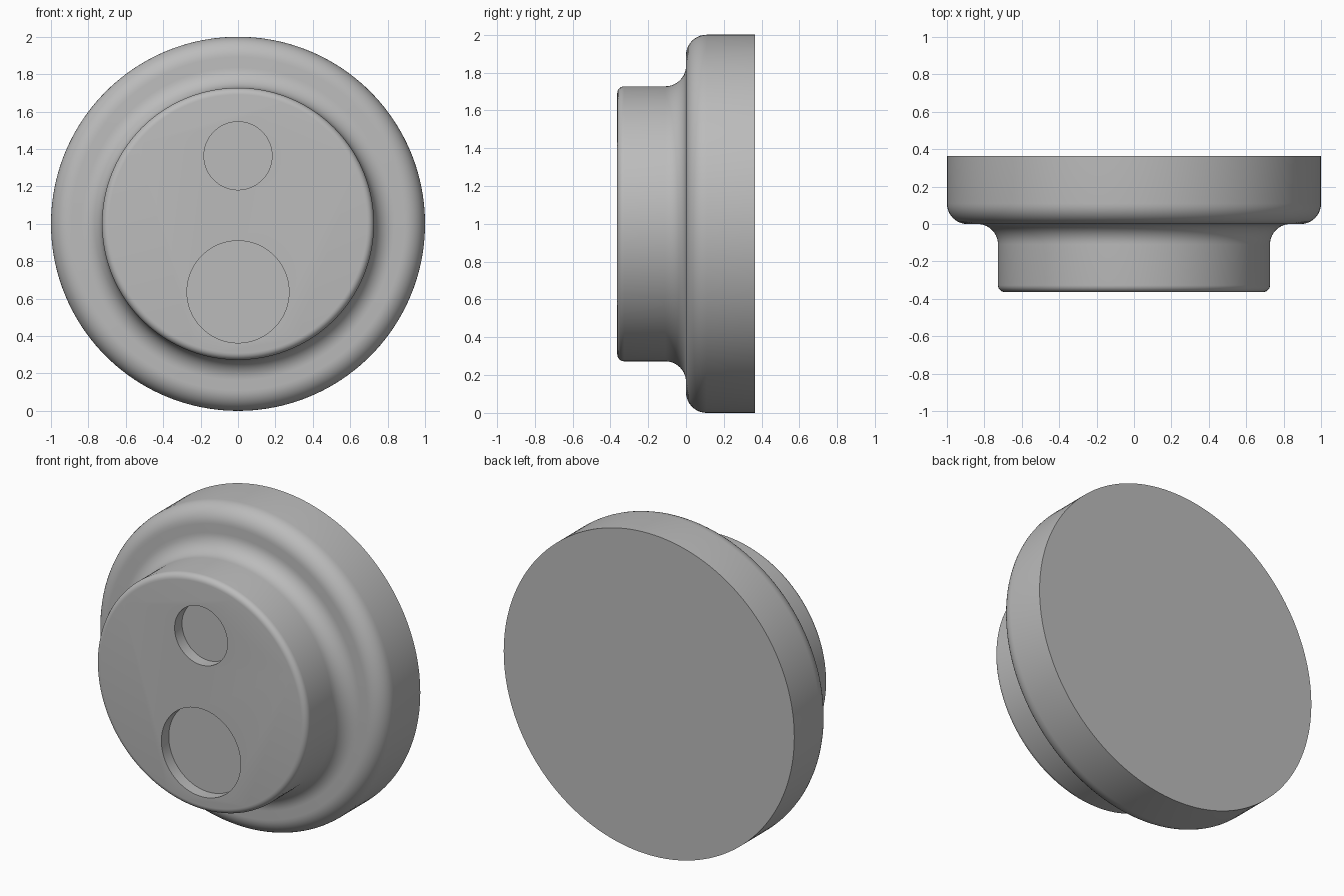
import bpy, bmesh, math
from mathutils import Matrix, Vector

cube = bpy.data.objects.get("Cube")
if cube:
    bpy.data.objects.remove(cube, do_unlink=True)

UNIT = 2 / 110          # the widest radius is 55 units
SEGMENTS = 160

grey = bpy.data.materials.new("plain grey")
grey.use_nodes = True
colour = (0.5, 0.5, 0.5, 1)
grey.diffuse_color = colour
grey.node_tree.nodes["Principled BSDF"].inputs["Base Color"].default_value = colour


def arc(r, y, radius, start, end, steps=10):
    """Points of a rounded corner in the (radius, depth) plane."""
    angles = [math.radians(start + (end - start) * i / steps) for i in range(steps + 1)]
    return [(r + radius * math.cos(a), y + radius * math.sin(a)) for a in angles]


def lathe(name, profile):
    """Turn a profile around the front-to-back axis and cap both ends."""
    bm = bmesh.new()
    rings = []
    for r, y in profile:
        ring = []
        for i in range(SEGMENTS):
            a = math.tau * i / SEGMENTS
            ring.append(bm.verts.new((r * math.cos(a) * UNIT, y * UNIT,
                                      r * math.sin(a) * UNIT + 1)))
        rings.append(ring)
    for low, high in zip(rings, rings[1:]):
        for i in range(SEGMENTS):
            j = (i + 1) % SEGMENTS
            bm.faces.new((low[i], low[j], high[j], high[i]))
    bm.faces.new(rings[0])
    bm.faces.new(rings[-1])
    bmesh.ops.recalc_face_normals(bm, faces=bm.faces)
    mesh = bpy.data.meshes.new(name)
    bm.to_mesh(mesh)
    bm.free()
    mesh.materials.append(grey)
    obj = bpy.data.objects.new(name, mesh)
    bpy.context.collection.objects.link(obj)
    return obj


# Stepped round body: front rim, neck, concave fillet, rounded shoulder, back
profile = (arc(38, -18, 2, -90, 0, 6)
           + arc(46, -6, 6, 180, 90)
           + arc(49, 6, 6, -90, 0)
           + [(55, 20)])
body = lathe("stepped_disc", profile)
bpy.context.view_layer.objects.active = body
body.select_set(True)

# Two round recesses in the front face
for name, radius, height in (("small_recess", 10, 20), ("large_recess", 15, -20)):
    cutter = lathe(name + "_cutter", [(radius, -24), (radius, -16)])
    cutter.data.transform(Matrix.Translation(Vector((0, 0, height * UNIT))))
    cutter.hide_render = True
    cut = body.modifiers.new(name, "BOOLEAN")
    cut.operation = "DIFFERENCE"
    cut.solver = "EXACT"
    cut.object = cutter
    bpy.ops.object.modifier_apply(modifier=cut.name)
    bpy.data.objects.remove(cutter, do_unlink=True)

bpy.ops.object.shade_smooth_by_angle(angle=math.radians(35))
